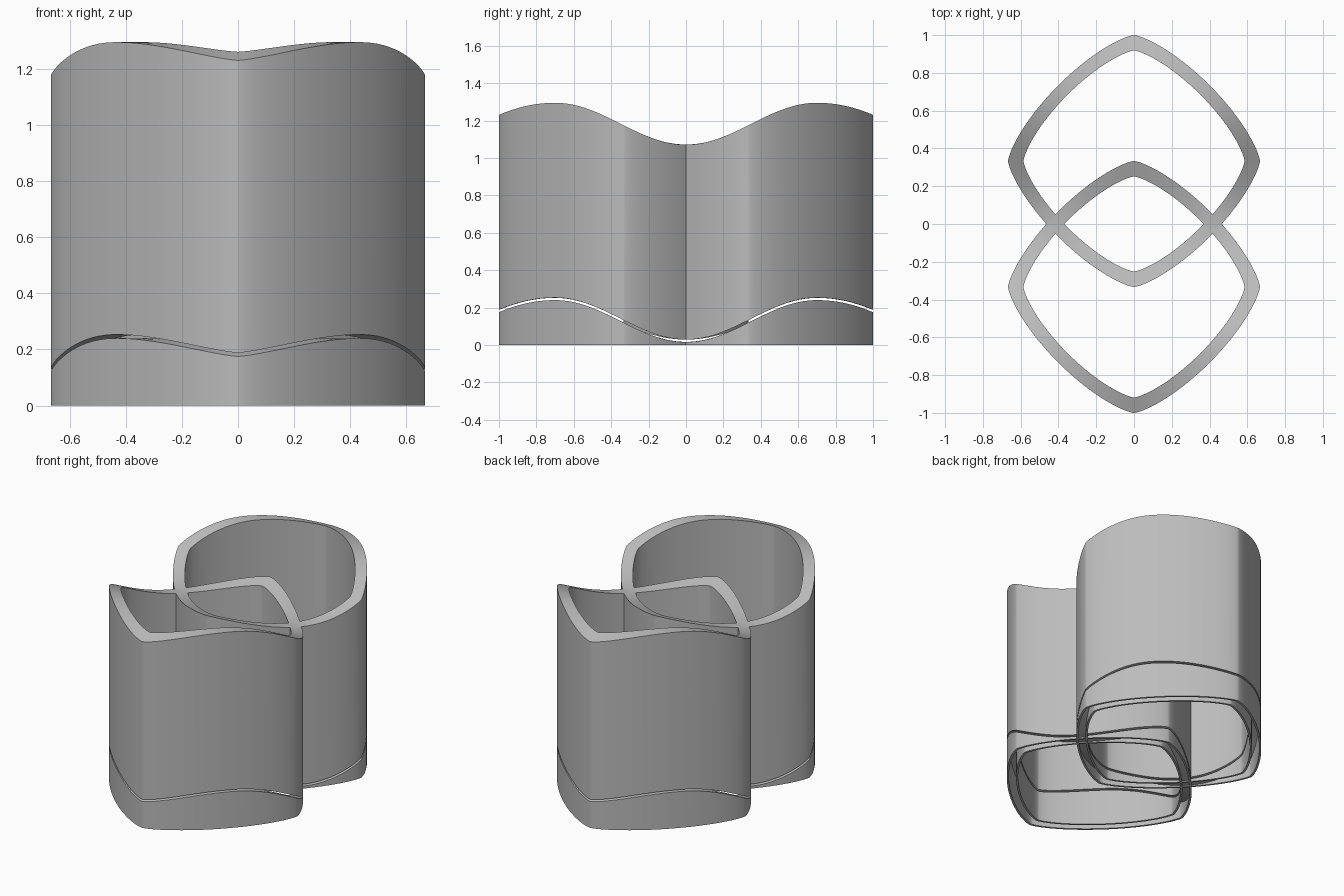
import bpy, bmesh, math

if "Cube" in bpy.data.objects:
    bpy.data.objects.remove(bpy.data.objects["Cube"], do_unlink=True)

grey = bpy.data.materials.new("plain_grey")
grey.use_nodes = True
GREY = (0.5, 0.5, 0.5, 1)
grey.diffuse_color = GREY
grey.node_tree.nodes["Principled BSDF"].inputs["Base Color"].default_value = GREY

STEPS = 144
CENTRE = 1 / 3
OUTER, INNER, LIP = 0.667, 0.585, 0.015


def wave(y):
    """Height of the wavy rim; y is negative on the strand inside the other ring."""
    d = abs(y)
    if d > 0.7:
        return 1.295 - 0.72 * (d - 0.7) ** 2
    rise = 0.112 * (1 - math.cos(math.pi * d / 0.7))
    return 1.071 + rise * (0.75 if y < 0 else 1)


def soft_diamond(radius, t):
    """Point on a rounded diamond outline."""
    def bend(v):
        return math.copysign(abs(v) ** (2 / 1.36), v)
    return radius * bend(math.cos(t)), radius * bend(math.sin(t))


def ring(name, section, side):
    """Sweep a closed section of (radius, drop) around a ring; drop None means the ground."""
    bm = bmesh.new()
    rows = []
    for i in range(STEPS):
        row = []
        for radius, drop in section:
            x, y = soft_diamond(radius, 2 * math.pi * i / STEPS)
            y += side * CENTRE
            z = 0 if drop is None else wave(y * side) - drop
            row.append(bm.verts.new((x, y, z)))
        rows.append(row)
    n = len(section)
    for i in range(STEPS):
        a, b = rows[i], rows[(i + 1) % STEPS]
        for j in range(n):
            k = (j + 1) % n
            bm.faces.new((a[j], b[j], b[k], a[k]))
    bmesh.ops.recalc_face_normals(bm, faces=bm.faces)
    mesh = bpy.data.meshes.new(name)
    bm.to_mesh(mesh)
    bm.free()
    mesh.materials.append(grey)
    obj = bpy.data.objects.new(name, mesh)
    bpy.context.collection.objects.link(obj)
    return obj


def linked_rings(name, section):
    """Front and back rings merged into one body."""
    front = ring(name, section, -1)
    back = ring(name + "_back", section, 1)
    mod = front.modifiers.new("merge", "BOOLEAN")
    mod.operation = "UNION"
    mod.solver = "EXACT"
    mod.object = back
    bpy.ops.object.select_all(action="DESELECT")
    front.select_set(True)
    bpy.context.view_layer.objects.active = front
    bpy.ops.object.modifier_apply(modifier=mod.name)
    bpy.data.objects.remove(back, do_unlink=True)
    bpy.ops.object.shade_smooth_by_angle(angle=math.radians(30))


# Tall upper walls
SEAM = 1.042
linked_rings("upper_walls", [(OUTER, SEAM), (OUTER, 0), (INNER, 0), (INNER, SEAM)])

# Low base, hollow underneath, with a narrow gap below the upper walls
TOP = SEAM + 0.013
ROOF = TOP + 0.009
linked_rings("base", [
    (OUTER, None), (OUTER, TOP), (INNER, TOP), (INNER, None),
    (INNER + LIP, None), (INNER + LIP, ROOF), (OUTER - LIP, ROOF), (OUTER - LIP, None),
])
